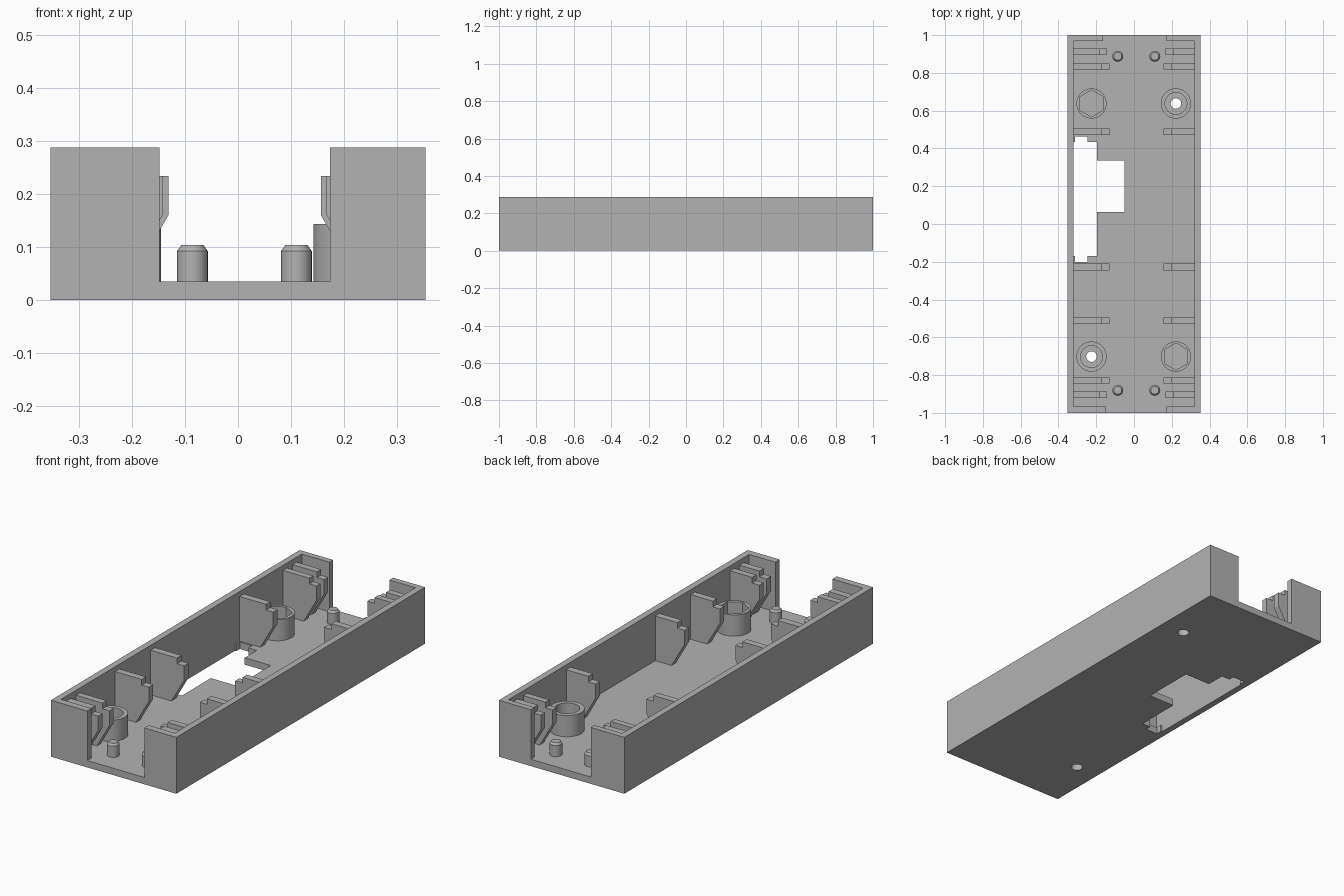
import bpy, bmesh, math
from mathutils import Vector

if "Cube" in bpy.data.objects:
    bpy.data.objects.remove(bpy.data.objects["Cube"])

grey = bpy.data.materials.new("plain_grey")
grey.diffuse_color = (0.45, 0.45, 0.45, 1)
grey.use_nodes = True
grey.node_tree.nodes["Principled BSDF"].inputs["Base Color"].default_value = grey.diffuse_color

W, L, H = 0.353, 1.0, 0.287      # half width, half length, height
IN_X, FLOOR = 0.32, 0.035        # inner wall position, floor thickness


def solid(name, rings):
    """Closed solid lofted through rings of matching 3D points."""
    bm = bmesh.new()
    loops = [[bm.verts.new(p) for p in ring] for ring in rings]
    n = len(loops[0])
    for a, b in zip(loops, loops[1:]):
        for i in range(n):
            j = (i + 1) % n
            bm.faces.new((a[i], a[j], b[j], b[i]))
    bm.faces.new(loops[0])
    bm.faces.new(loops[-1])
    bmesh.ops.recalc_face_normals(bm, faces=bm.faces)
    me = bpy.data.meshes.new(name)
    bm.to_mesh(me)
    bm.free()
    me.materials.append(grey)
    ob = bpy.data.objects.new(name, me)
    bpy.context.collection.objects.link(ob)
    return ob


def prism(name, pts, z0, z1):
    return solid(name, [[(x, y, z) for x, y in pts] for z in (z0, z1)])


def box(name, x0, x1, y0, y1, z0, z1):
    return prism(name, [(x0, y0), (x1, y0), (x1, y1), (x0, y1)], z0, z1)


def lathe(name, x, y, profile, n=32, turn=0.0):
    """Round (or n-sided) solid from (radius, z) pairs."""
    angles = [turn + 2 * math.pi * i / n for i in range(n)]
    return solid(name, [[(x + r * math.cos(a), y + r * math.sin(a), z)
                         for a in angles] for r, z in profile])


def activate(ob):
    bpy.ops.object.select_all(action='DESELECT')
    ob.select_set(True)
    bpy.context.view_layer.objects.active = ob


def cut(ob, cutter):
    mod = ob.modifiers.new("cut", 'BOOLEAN')
    mod.operation, mod.solver, mod.object = 'DIFFERENCE', 'EXACT', cutter
    activate(ob)
    bpy.ops.object.modifier_apply(modifier=mod.name)
    bpy.data.objects.remove(cutter)


def smooth(ob):
    activate(ob)
    bpy.ops.object.shade_smooth_by_angle(angle=math.radians(30))


# Tray: block with cavity, open ends and a stepped floor window
tray = box("tray", -W, W, -L, L, 0, H)
cut(tray, box("cavity_cutter", -IN_X, IN_X, -0.965, 0.97, FLOOR, 0.4))
cut(tray, box("front_cutter", -0.148, 0.173, -1.1, -0.9, FLOOR, 0.4))
cut(tray, box("back_cutter", -0.165, 0.173, 0.9, 1.1, FLOOR, 0.4))
window = [(-0.32, -0.17), (-0.313, -0.17), (-0.313, -0.2), (-0.245, -0.2),
          (-0.245, -0.17), (-0.197, -0.17), (-0.197, 0.063), (-0.05, 0.063),
          (-0.05, 0.335), (-0.197, 0.335), (-0.197, 0.433), (-0.245, 0.433),
          (-0.245, 0.462), (-0.313, 0.462), (-0.313, 0.433), (-0.32, 0.433)]
cut(tray, prism("window_cutter", window, -0.1, 0.1))

# Screw bosses and nut bosses at opposite corners
for x, y, is_screw in ((0.222, 0.638, True), (-0.225, -0.702, True),
                       (-0.225, 0.638, False), (0.222, -0.702, False)):
    boss = lathe("screw_boss" if is_screw else "nut_boss", x, y,
                 [(0.08, 0.03), (0.08, 0.143)], 48)
    if is_screw:
        cut(boss, lathe("recess_cutter", x, y, [(0.058, 0.04), (0.058, 0.2)], 48))
        for part in (boss, tray):
            cut(part, lathe("hole_cutter", x, y, [(0.028, -0.1), (0.028, 0.1)], 32))
    else:
        cut(boss, lathe("hex_cutter", x, y, [(0.071, 0.04), (0.071, 0.2)],
                        6, math.pi / 6))
    smooth(boss)
smooth(tray)

# Chamfered locating pegs
for y in (0.888, -0.88):
    for x in (-0.086, 0.11):
        smooth(lathe("locating_peg", x, y,
                     [(0.029, 0.03), (0.029, 0.092), (0.021, 0.103)], 32))

# Stepped support ribs along both walls: (start y, end y, is end rib)
ribs = [(0.895, 0.928, True), (0.818, 0.85, False), (0.47, 0.505, False),
        (-0.245, -0.21, False), (-0.53, -0.495, False),
        (-0.845, -0.812, False), (-0.922, -0.887, True)]
for side, tip in ((-1, 0.131), (1, 0.156)):
    for y0, y1, at_end in ribs:
        t = tip + (0.011 if at_end else 0)
        outline = [(0.325, 0.03), (t + 0.075, 0.03), (t, 0.16), (t, 0.233),
                   (t + 0.04, 0.233), (t + 0.04, 0.262), (0.325, 0.262)]
        solid("left_rib" if side < 0 else "right_rib",
              [[(side * x, y, z) for x, z in outline] for y in (y0, y1)])
